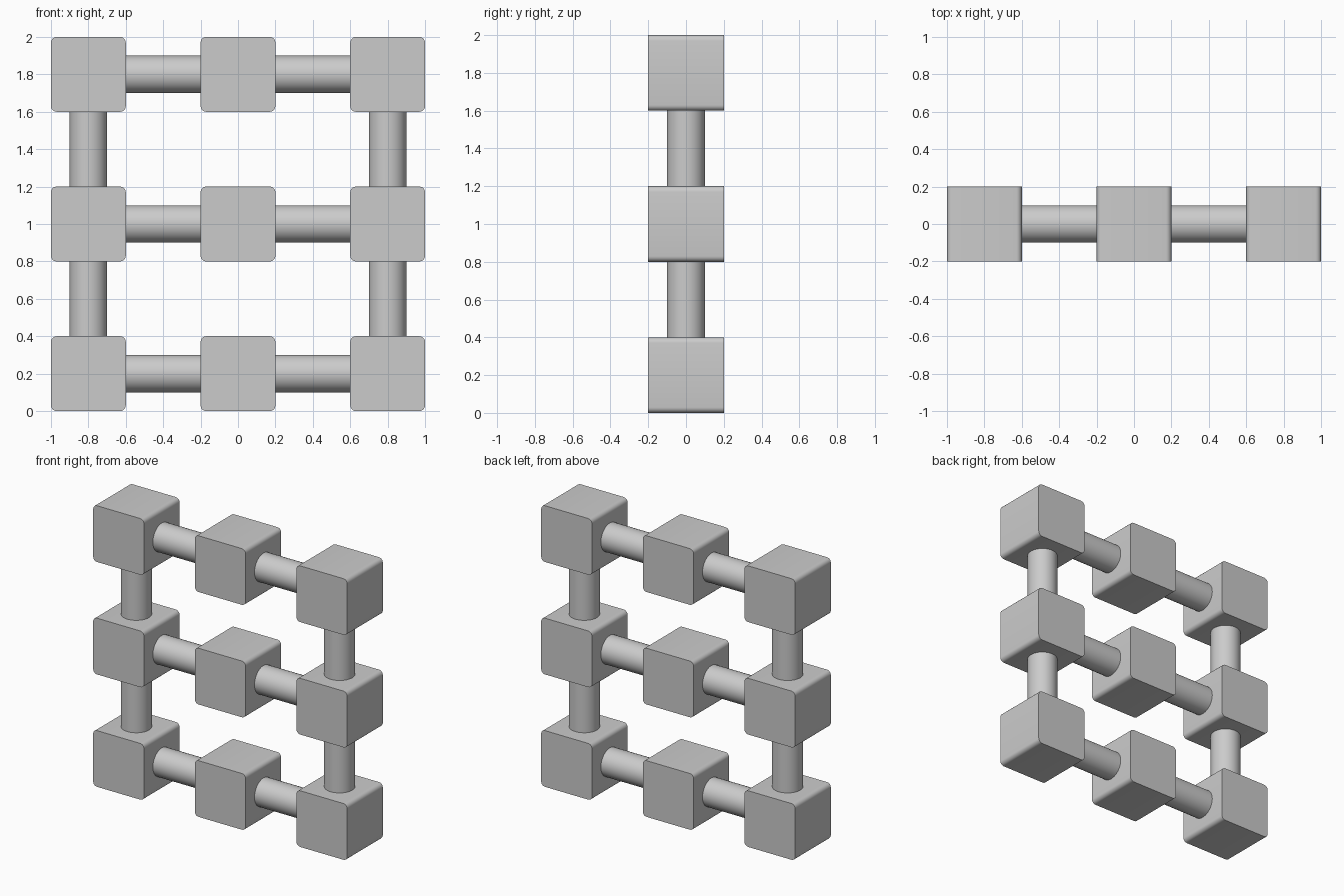
import bpy
import bmesh
import math
from mathutils import Matrix

default = bpy.data.objects.get("Cube")
if default:
    bpy.data.objects.remove(default, do_unlink=True)

grey = bpy.data.materials.new("light grey")
grey.use_nodes = True
colour = (0.6, 0.6, 0.6, 1)
grey.diffuse_color = colour
grey.node_tree.nodes["Principled BSDF"].inputs["Base Color"].default_value = colour

SIZE, ROUND, RADIUS, STEP = 0.4, 0.03, 0.1, 0.8
COLUMNS = {"right": -STEP, "middle": 0, "left": STEP}
ROWS = {"bottom": 0.2, "centre": 1.0, "top": 1.8}


def finish(name, bm, location):
    mesh = bpy.data.meshes.new(name)
    bm.to_mesh(mesh)
    bm.free()
    mesh.materials.append(grey)
    obj = bpy.data.objects.new(name, mesh)
    obj.location = location
    bpy.context.collection.objects.link(obj)
    bpy.ops.object.select_all(action="DESELECT")
    obj.select_set(True)
    bpy.context.view_layer.objects.active = obj
    bpy.ops.object.shade_smooth_by_angle(angle=math.radians(35))


# Cube with only its front-to-back edges rounded
def block(name, location):
    bm = bmesh.new()
    bmesh.ops.create_cube(bm, size=SIZE)
    edges = [e for e in bm.edges if abs(e.verts[0].co.y - e.verts[1].co.y) > ROUND]
    bmesh.ops.bevel(bm, geom=edges, offset=ROUND, segments=5, profile=0.5,
                    affect="EDGES", clamp_overlap=True)
    finish(name, bm, location)


# Round bar filling the gap between two blocks
def bar(name, location, axis):
    bm = bmesh.new()
    turn = Matrix.Rotation(math.pi / 2, 4, "Y") if axis == "X" else Matrix()
    bmesh.ops.create_cone(bm, cap_ends=True, segments=48, radius1=RADIUS,
                          radius2=RADIUS, depth=STEP - SIZE, matrix=turn)
    finish(name, bm, location)


# Grid of blocks, with horizontal bars in every row
for row, z in ROWS.items():
    for column, x in COLUMNS.items():
        block(f"{row}_{column}_block", (x, 0, z))
    for side in ("right", "left"):
        bar(f"{row}_{side}_bar", (COLUMNS[side] / 2, 0, z), "X")

# Vertical bars in the two outer columns
for side in ("right", "left"):
    for level, z in (("lower", 0.6), ("upper", 1.4)):
        bar(f"{level}_{side}_post", (COLUMNS[side], 0, z), "Z")
